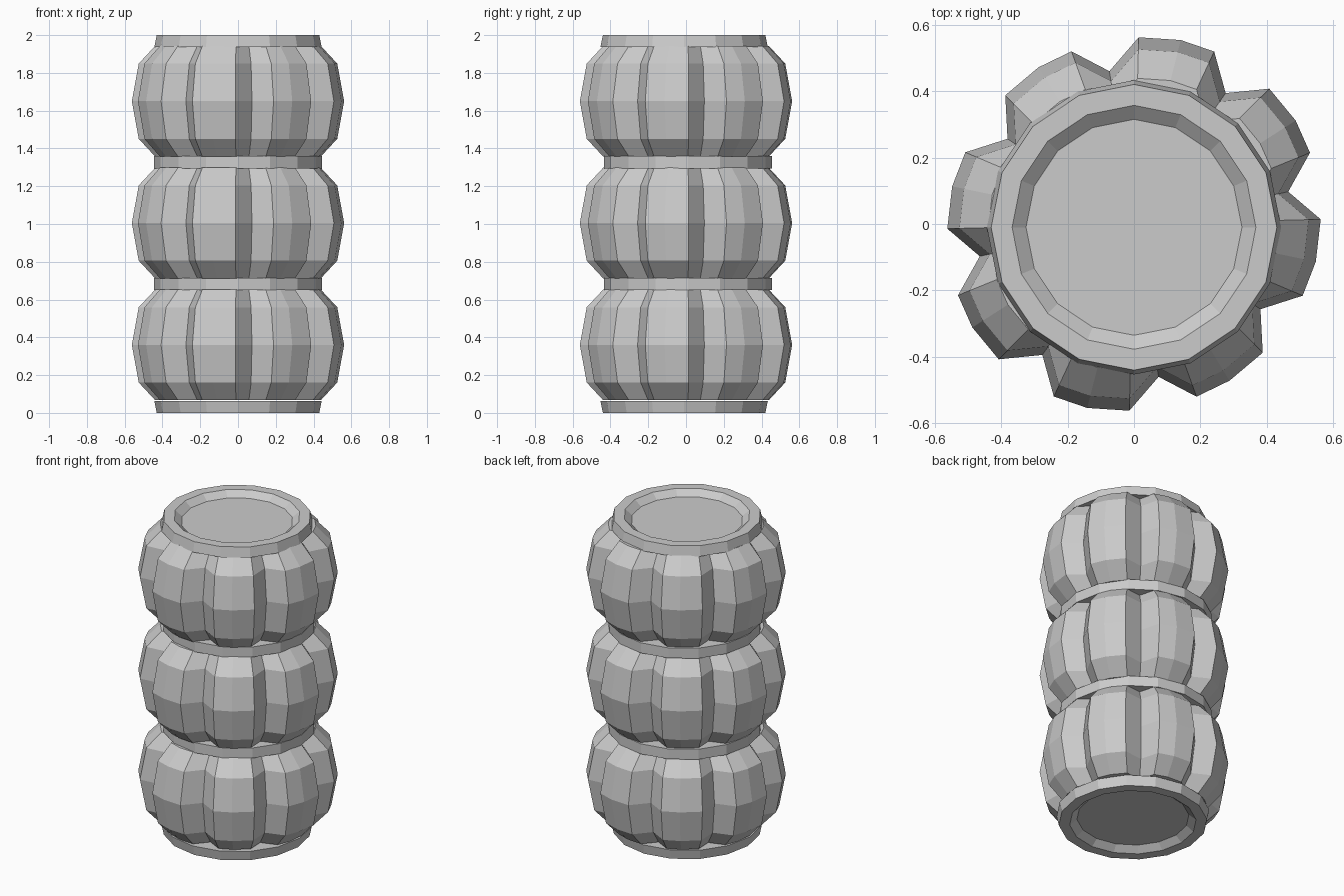
import bpy, bmesh
from math import cos, sin, radians

cube = bpy.data.objects.get("Cube")
if cube:
    bpy.data.objects.remove(cube, do_unlink=True)

grey = bpy.data.materials.new("plain grey")
grey.use_nodes = True
colour = (0.6, 0.6, 0.6, 1)
grey.diffuse_color = colour
grey.node_tree.nodes["Principled BSDF"].inputs["Base Color"].default_value = colour


def stack(name, loops):
    """Join stacked outlines with quads and close both ends."""
    bm = bmesh.new()
    rows = [[bm.verts.new(p) for p in loop] for loop in loops]
    n = len(rows[0])
    for low, high in zip(rows, rows[1:]):
        for i in range(n):
            j = (i + 1) % n
            bm.faces.new((low[i], low[j], high[j], high[i]))
    bm.faces.new(rows[0][::-1])
    bm.faces.new(rows[-1])
    bmesh.ops.recalc_face_normals(bm, faces=bm.faces)
    mesh = bpy.data.meshes.new(name)
    bm.to_mesh(mesh)
    bm.free()
    mesh.materials.append(grey)
    obj = bpy.data.objects.new(name, mesh)
    bpy.context.collection.objects.link(obj)
    return obj


def circle(r, z, y=0.0, sides=16):
    steps = [radians(360 * i / sides) for i in range(sides)]
    return [(r * cos(a), r * sin(a) + y, z) for a in steps]


# Eight-lobed cross-section, slightly skewed along one diagonal
LOBE = [(0, 0.562), (10.5, 0.47), (21, 0.562), (32, 0.565)]
SKEW = 0.025


def lobed(scale, z):
    points = []
    for k in range(8):
        for offset, r in LOBE:
            a = radians(45 * k + offset)
            x, y = scale * r * cos(a), scale * r * sin(a)
            points.append((x + SKEW * y, y + SKEW * x, z))
    return points


# Three bulging fluted segments
BULGE = [(-1, 0.78), (-0.68, 0.935), (0, 1), (0.68, 0.935), (1, 0.78)]
for name, centre in (("lower", 0.36), ("middle", 1.005), ("upper", 1.65)):
    stack(name + "_segment", [lobed(s, centre + 0.293 * t) for t, s in BULGE])

# Plain bands between the segments
for name, z in (("lower", 0.65), ("upper", 1.295)):
    stack(name + "_band", [circle(0.445, z, 0.01), circle(0.445, z + 0.065, 0.01)])

# Tapered end collars with a shallow round recess
COLLAR = [(0.443, 0.062), (0.43, 0), (0.367, 0), (0.325, 0.035)]
stack("bottom_collar", [circle(r, z, -0.01) for r, z in COLLAR])
stack("top_collar", [circle(r, 2 - z, -0.01) for r, z in COLLAR])
